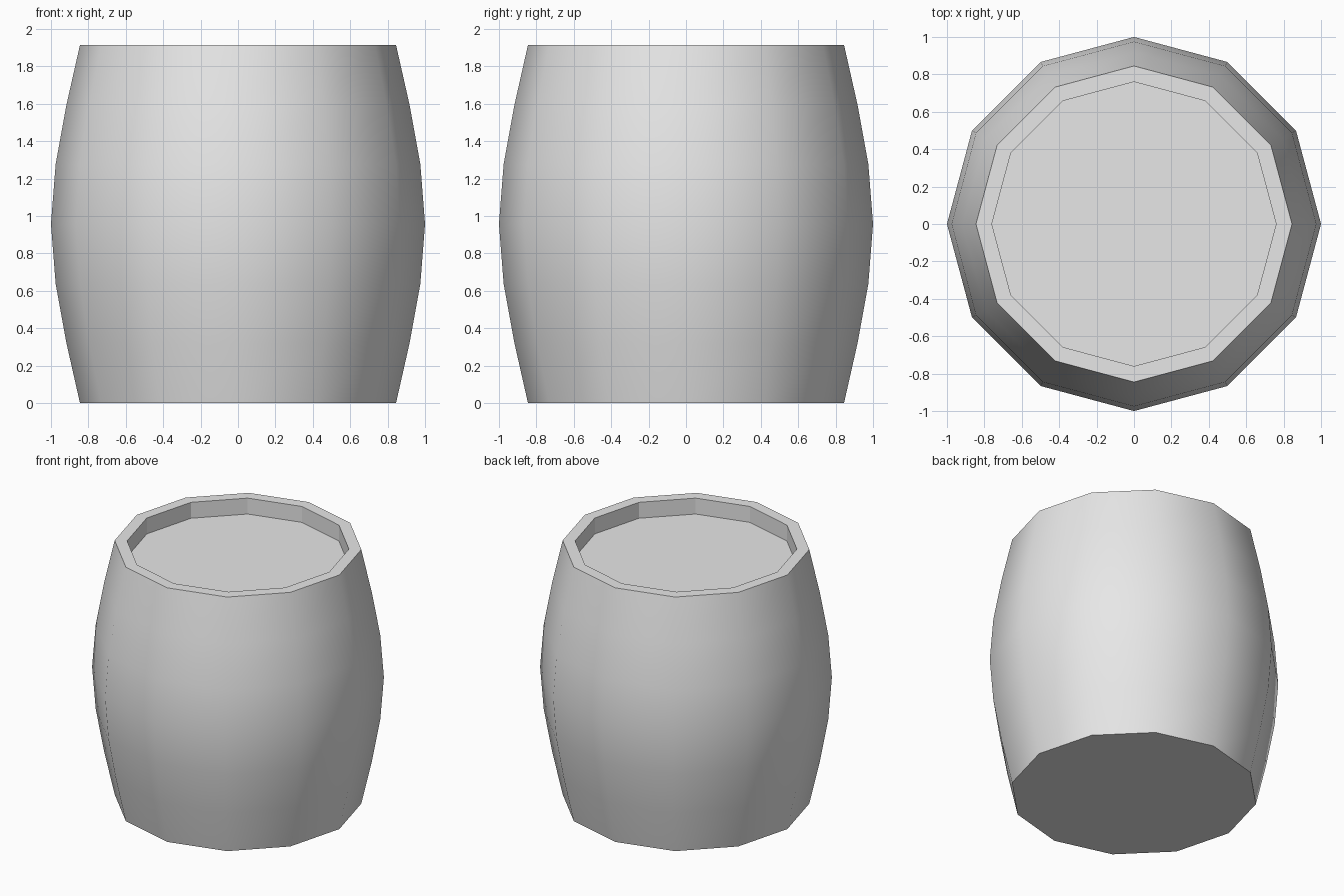
import bpy, bmesh, math

SIDES = 12
HEIGHT = 1.914
INNER_R, RECESS = 0.76, 0.12

cube = bpy.data.objects.get("Cube")
if cube:
    bpy.data.objects.remove(cube, do_unlink=True)

grey = bpy.data.materials.new("plain grey")
grey.use_nodes = True
grey.diffuse_color = (0.8, 0.8, 0.8, 1)
grey.node_tree.nodes["Principled BSDF"].inputs["Base Color"].default_value = (0.8, 0.8, 0.8, 1)

bm = bmesh.new()


def ring(radius, z):
    return [bm.verts.new((radius * math.cos(math.tau * i / SIDES),
                          radius * math.sin(math.tau * i / SIDES), z))
            for i in range(SIDES)]


def bridge(low, high, smooth):
    for i in range(SIDES):
        j = (i + 1) % SIDES
        face = bm.faces.new((low[i], low[j], high[j], high[i]))
        face.smooth = smooth


# Bulging wall, mirrored about the middle height
half = [0.845, 0.917, 0.975, 1.0]
radii = half + half[-2::-1]
wall = [ring(r, HEIGHT * k / (len(radii) - 1)) for k, r in enumerate(radii)]
for low, high in zip(wall, wall[1:]):
    bridge(low, high, True)

# Flat base, rim and sunken lid
bm.faces.new(wall[0][::-1])
rim = ring(INNER_R, HEIGHT)
lid = ring(INNER_R, HEIGHT - RECESS)
bridge(wall[-1], rim, False)
bridge(rim, lid, False)
bm.faces.new(lid)

# Keep the rim and base edges crisp
for edge in bm.edges:
    if edge.calc_face_angle(0) > math.radians(40):
        edge.smooth = False

mesh = bpy.data.meshes.new("barrel")
bm.to_mesh(mesh)
bm.free()
mesh.materials.append(grey)
barrel = bpy.data.objects.new("barrel", mesh)
bpy.context.collection.objects.link(barrel)
